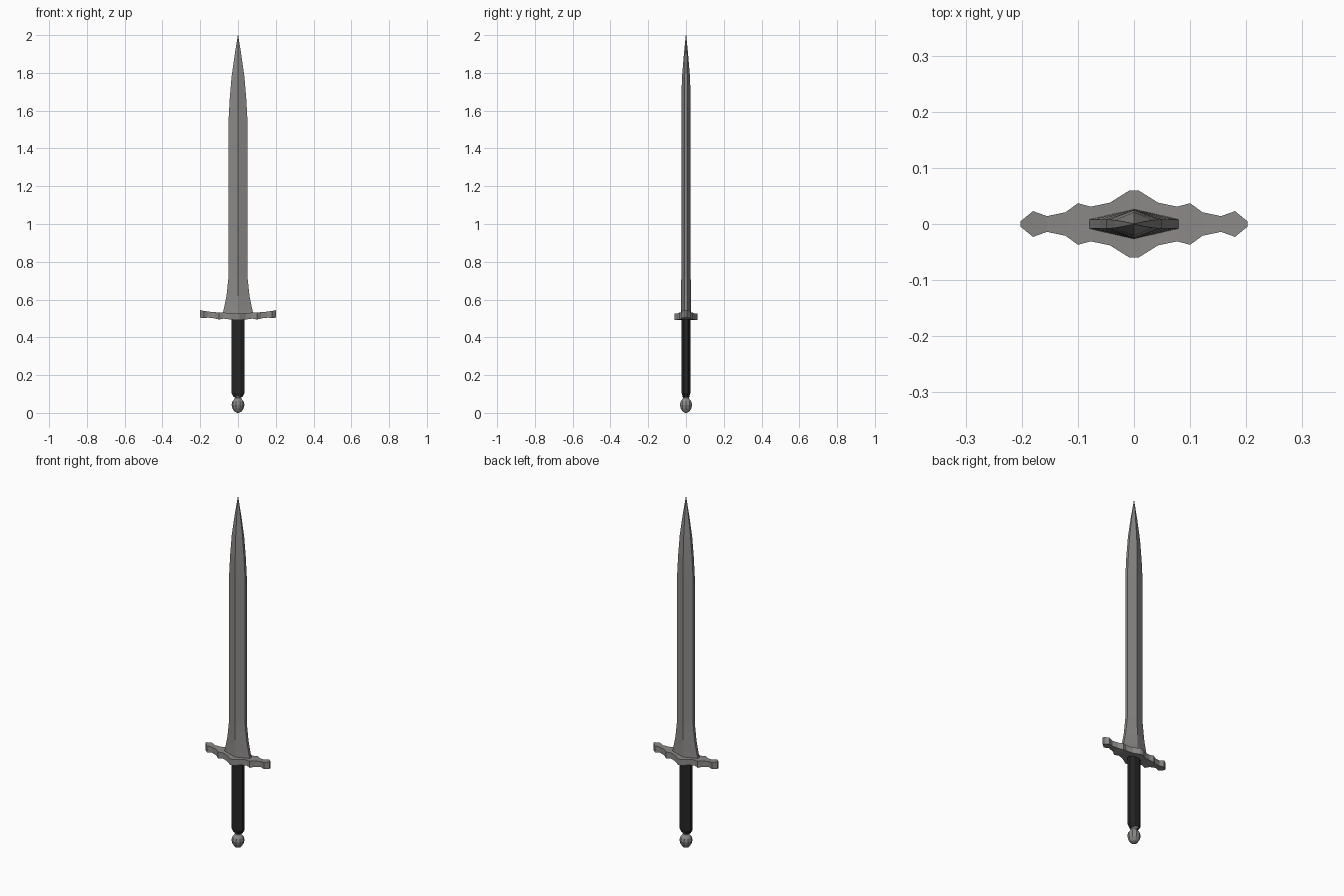
import bpy, math

if "Cube" in bpy.data.objects:
    bpy.data.objects.remove(bpy.data.objects["Cube"])


def material(name, c):
    m = bpy.data.materials.new(name)
    m.diffuse_color = (*c, 1)
    m.use_nodes = True
    m.node_tree.nodes["Principled BSDF"].inputs["Base Color"].default_value = m.diffuse_color
    return m


steel = material("warm_grey_steel", (0.26, 0.25, 0.245))
leather = material("dark_leather", (0.018, 0.018, 0.018))


def loft(name, rings, mat):
    """Skin a list of equal-sized rings and cap both ends."""
    n = len(rings[0])
    verts = [p for r in rings for p in r]
    faces = [(i * n + j, i * n + (j + 1) % n, (i + 1) * n + (j + 1) % n, (i + 1) * n + j)
             for i in range(len(rings) - 1) for j in range(n)]
    faces += [tuple(reversed(range(n))), tuple(range(len(verts) - n, len(verts)))]
    me = bpy.data.meshes.new(name)
    me.from_pydata(verts, [], faces)
    me.materials.append(mat)
    ob = bpy.data.objects.new(name, me)
    bpy.context.collection.objects.link(ob)
    return ob


def oval(rx, ry, z, n, turn=0.0):
    return [(rx * math.cos(2 * math.pi * (k + turn) / n),
             ry * math.sin(2 * math.pi * (k + turn) / n), z) for k in range(n)]


# blade: ridged section with narrow flat edges, (z, half width, ridge, edge)
blade = [(0.515, 0.083, 0.027, 0.008), (0.56, 0.073, 0.026, 0.008), (0.62, 0.061, 0.026, 0.008),
         (0.72, 0.05, 0.025, 0.008), (1.55, 0.05, 0.025, 0.008), (1.66, 0.044, 0.025, 0.008),
         (1.78, 0.034, 0.021, 0.007), (1.90, 0.017, 0.011, 0.004), (2.0, 0.0008, 0.001, 0.0005)]
loft("blade", [[(w, -e, z), (w, e, z), (0, r, z), (-w, e, z), (-w, -e, z), (0, -r, z)]
               for z, w, r, e in blade], steel)

# crossguard: scalloped outline, tips rising, (x, half depth, bottom, top)
half = [(0.008, 0.06, 0.491, 0.526), (0.043, 0.038, 0.495, 0.528), (0.077, 0.031, 0.499, 0.531),
        (0.1, 0.037, 0.494, 0.532), (0.122, 0.021, 0.500, 0.533), (0.155, 0.014, 0.504, 0.536),
        (0.18, 0.023, 0.503, 0.54), (0.202, 0.005, 0.504, 0.544)]
stations = [(-x, d, b, t) for x, d, b, t in reversed(half)] + half
loft("crossguard", [[(x, -d, b), (x, d, b), (x, d, t), (x, -d, t)]
                    for x, d, b, t in stations], steel)

# grip: eight-sided oval bar with a chamfered foot
loft("grip", [oval(rx, ry, z, 8, 0.5) for rx, ry, z in
              [(0.026, 0.018, 0.085), (0.038, 0.025, 0.105), (0.038, 0.025, 0.495)]], leather)

# pommel: faceted ball with a short neck
loft("pommel", [oval(r, r, z, 10) for r, z in
                [(0.004, 0.0), (0.018, 0.006), (0.029, 0.022), (0.034, 0.043), (0.030, 0.060),
                 (0.019, 0.074), (0.016, 0.08), (0.023, 0.09)]], steel)
